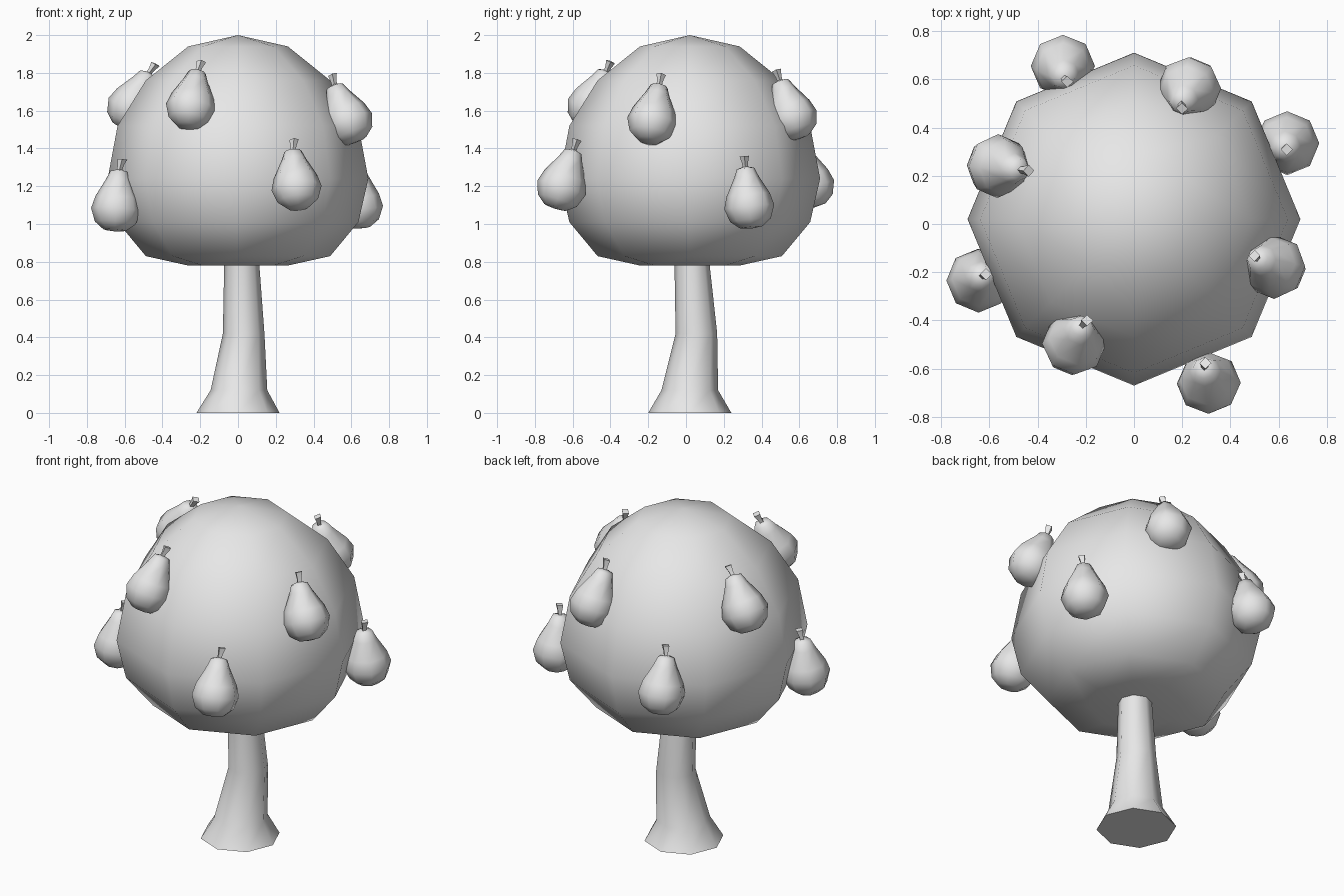
import bpy, bmesh, math
from mathutils import Vector, Matrix

cube = bpy.data.objects.get("Cube")
if cube:
    bpy.data.objects.remove(cube, do_unlink=True)

grey = bpy.data.materials.new("plain grey")
grey.use_nodes = True
grey.diffuse_color = (0.8, 0.8, 0.8, 1)
grey.node_tree.nodes["Principled BSDF"].inputs["Base Color"].default_value = (0.8, 0.8, 0.8, 1)


def lathe(name, rings, sides=8, matrix=Matrix(), smooth=60):
    """Stack rings of (x, y, z, radius); a zero radius closes in a point."""
    bm = bmesh.new()
    loops = []
    for x, y, z, r in rings:
        count = sides if r > 0 else 1
        loops.append([bm.verts.new((x + r * math.cos(math.tau * i / count),
                                    y + r * math.sin(math.tau * i / count), z))
                      for i in range(count)])
    for low, high in zip(loops, loops[1:]):
        for i in range(sides):
            j = (i + 1) % sides
            corners = [low[i % len(low)], low[j % len(low)],
                       high[j % len(high)], high[i % len(high)]]
            bm.faces.new(list(dict.fromkeys(corners)))
    for end in (loops[0], loops[-1]):
        if len(end) > 1:
            bm.faces.new(end)
    bmesh.ops.recalc_face_normals(bm, faces=bm.faces)
    bm.transform(matrix)
    mesh = bpy.data.meshes.new(name)
    bm.to_mesh(mesh)
    bm.free()
    mesh.materials.append(grey)
    obj = bpy.data.objects.new(name, mesh)
    bpy.context.collection.objects.link(obj)
    bpy.ops.object.select_all(action='DESELECT')
    obj.select_set(True)
    bpy.context.view_layer.objects.active = obj
    bpy.ops.object.shade_smooth_by_angle(angle=math.radians(smooth))
    return obj


# Crooked trunk with a flared foot
lathe("trunk", [(0, 0.02, 0, 0.22), (0.005, 0.02, 0.12, 0.15),
                (0.03, 0.055, 0.42, 0.11), (0.018, 0.028, 0.85, 0.09)])

# Round crown, flattened underneath
heights = [0.78, 0.78, 0.83, 1.01, 1.24, 1.52, 1.76, 1.94, 2.0]
crown = [(0, 0.02, z, 0.69 * math.sin(math.pi * i / 8) if 0 < i < 8 else 0)
         for i, z in enumerate(heights)]
lathe("crown", crown)

# Pears: centre of the belly and top of the neck
pears = [
    ((-0.25, -0.50, 1.615), (-0.215, -0.42, 1.81)),
    ((0.31, -0.66, 1.19), (0.29, -0.595, 1.39)),
    ((0.585, -0.18, 1.54), (0.505, -0.14, 1.745)),
    ((0.635, 0.335, 1.09), (0.625, 0.315, 1.295)),
    ((0.23, 0.565, 1.56), (0.195, 0.495, 1.765)),
    ((-0.295, 0.655, 1.20), (-0.29, 0.605, 1.40)),
    ((-0.565, 0.24, 1.61), (-0.475, 0.225, 1.795)),
    ((-0.645, -0.235, 1.075), (-0.63, -0.215, 1.28)),
]
body = [(0, -0.115), (0.06, -0.108), (0.108, -0.07), (0.133, 0), (0.115, 0.065),
        (0.065, 0.16), (0.046, 0.205), (0, 0.218)]
for n, (belly, neck) in enumerate(pears, 1):
    axis = Vector(neck) - Vector(belly)
    place = Matrix.Translation(belly) @ Vector((0, 0, 1)).rotation_difference(axis).to_matrix().to_4x4()
    lathe(f"pear_{n}", [(0, 0, z, r) for r, z in body], matrix=place)
    lathe(f"pear_stem_{n}", [(0, 0, 0.205, 0.014), (0.006, 0, 0.235, 0.016),
                             (0.012, 0, 0.27, 0.025)], sides=4, matrix=place, smooth=30)
